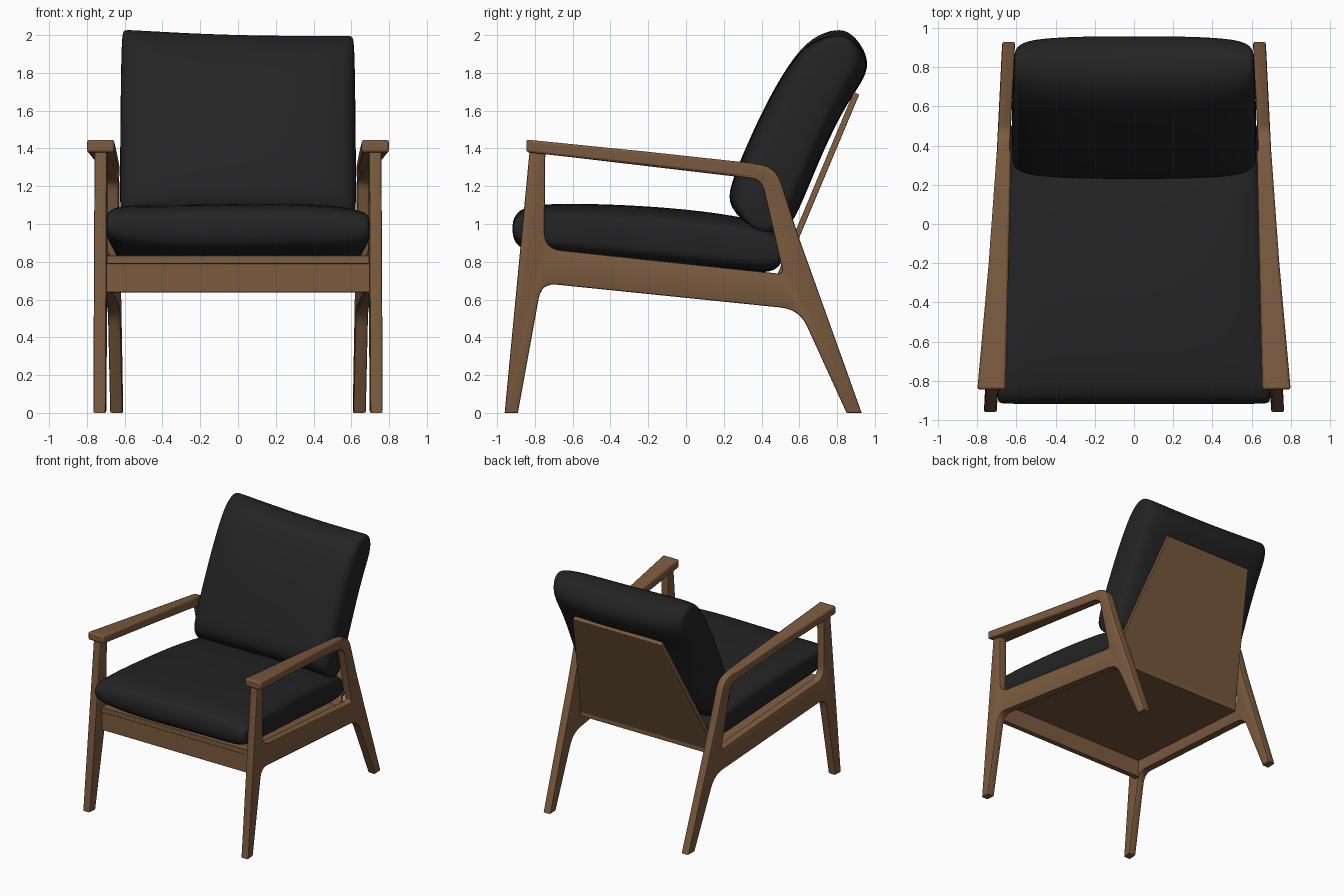
import bpy, bmesh, math
from mathutils import Vector

if "Cube" in bpy.data.objects:
    bpy.data.objects.remove(bpy.data.objects["Cube"], do_unlink=True)


def material(name, rgb, rough):
    m = bpy.data.materials.new(name)
    m.use_nodes = True
    m.diffuse_color = (*rgb, 1)
    bsdf = m.node_tree.nodes["Principled BSDF"]
    bsdf.inputs["Base Color"].default_value = (*rgb, 1)
    bsdf.inputs["Roughness"].default_value = rough
    return m


wood = material("walnut wood", (0.2, 0.105, 0.05), 0.6)
fabric = material("black fabric", (0.017, 0.017, 0.017), 0.9)


def add_mesh(name, bm, mat):
    bmesh.ops.recalc_face_normals(bm, faces=bm.faces)
    me = bpy.data.meshes.new(name)
    bm.to_mesh(me)
    bm.free()
    me.materials.append(mat)
    ob = bpy.data.objects.new(name, me)
    bpy.context.collection.objects.link(ob)
    return ob


def smooth(ob, degrees):
    bpy.ops.object.select_all(action="DESELECT")
    ob.select_set(True)
    bpy.context.view_layer.objects.active = ob
    bpy.ops.object.shade_smooth_by_angle(angle=math.radians(degrees))


def loft(name, rings, mat):
    """Skin a row of equal rings and cap both ends."""
    bm = bmesh.new()
    rows = [[bm.verts.new(p) for p in ring] for ring in rings]
    for a, b in zip(rows, rows[1:]):
        for i in range(len(a)):
            j = (i + 1) % len(a)
            bm.faces.new((a[i], a[j], b[j], b[i]))
    bm.faces.new(rows[0])
    bm.faces.new(rows[-1])
    return add_mesh(name, bm, mat)


def soft_edges(ob, width):
    mod = ob.modifiers.new("soft edges", "BEVEL")
    mod.width, mod.segments = width, 2
    smooth(ob, 35)


def fillet(corners):
    """Round each (y, z, radius) corner of a polygon."""
    out = []
    for i, (y, z, r) in enumerate(corners):
        p = Vector((y, z))
        if not r:
            out.append(p)
            continue
        a = p + (Vector(corners[i - 1][:2]) - p).normalized() * r
        b = p + (Vector(corners[(i + 1) % len(corners)][:2]) - p).normalized() * r
        for k in range(7):
            t = k / 6
            out.append(a * (1 - t) ** 2 + p * 2 * t * (1 - t) + b * t * t)
    return out


def frame_x(y):
    """Side frames draw closer together toward the back."""
    return 0.686 - 0.0495 * y


outer = fillet([(-0.96, 0, 0), (-0.89, 0, 0), (-0.765, 0.687, 0.08),
                (0.6, 0.548, 0.1), (0.85, 0, 0), (0.93, 0, 0),
                (0.59, 0.95, 0.04), (0.475, 1.31, 0.1), (-0.825, 1.42, 0)])
inner = fillet([(-0.745, 1.37, 0), (-0.75, 0.87, 0.09),
                (0.515, 0.735, 0.03), (0.4, 1.235, 0.06)])


def side_frame(name, side):
    curve = bpy.data.curves.new(name, "CURVE")
    curve.dimensions, curve.fill_mode = "2D", "BOTH"
    curve.extrude, curve.bevel_depth, curve.offset = 0.024, 0.009, -0.009
    curve.bevel_resolution = 1
    for loop in (outer, inner):
        sp = curve.splines.new("POLY")
        sp.points.add(len(loop) - 1)
        sp.use_cyclic_u = True
        for pt, p in zip(sp.points, loop):
            pt.co = (p.x, p.y, 0, 1)
    tmp = bpy.data.objects.new(name + "_outline", curve)
    bpy.context.collection.objects.link(tmp)
    bpy.context.view_layer.update()
    dg = bpy.context.evaluated_depsgraph_get()
    me = bpy.data.meshes.new_from_object(tmp.evaluated_get(dg))
    bpy.data.objects.remove(tmp, do_unlink=True)
    bm = bmesh.new()
    bm.from_mesh(me)
    bmesh.ops.remove_doubles(bm, verts=bm.verts, dist=0.0001)
    for v in bm.verts:
        y, z, t = v.co
        v.co = (side * (frame_x(y) + t), y, z)
    smooth(add_mesh(name, bm, wood), 35)


def armrest(name, side):
    # stations: y, inner x, outer x, bottom z, top z
    rows = [(-0.845, 0.655, 0.8, 1.38, 1.447), (-0.2, 0.64, 0.742, 1.309, 1.382),
            (0.38, 0.628, 0.7, 1.24, 1.319)]
    rings = [[(side * a, y, lo), (side * b, y, lo), (side * b, y, hi), (side * a, y, hi)]
             for y, a, b, lo, hi in rows]
    soft_edges(loft(name, rings, wood), 0.012)


for label, s in (("left", 1), ("right", -1)):
    side_frame(label + "_side_frame", s)
    armrest(label + "_armrest", s)


def slab(name, profile, half_widths):
    """Board across the chair from a (y, z) profile with a half width per point."""
    rings = [[(s * w, y, z) for (y, z), w in zip(profile, half_widths)] for s in (-1, 1)]
    soft_edges(loft(name, rings, wood), 0.004)


# Front rail, seat board and tapered back board
slab("front_rail", [(-0.81, 0.638), (-0.765, 0.638), (-0.765, 0.788), (-0.81, 0.788)], [0.7] * 4)
slab("seat_board", [(-0.82, 0.79), (0.5, 0.655), (0.5, 0.695), (-0.82, 0.834)],
     [0.7, 0.635, 0.635, 0.7])
slab("back_board", [(0.455, 0.665), (0.485, 0.655), (0.917, 1.685), (0.888, 1.7)],
     [0.635, 0.635, 0.41, 0.41])


def cushion(name, profile, normal, half_width, drift):
    """Pillow: the profile thins along its normal toward each side seam."""
    pts = [Vector(p) for p in profile]
    mid = sum(pts, Vector((0, 0))) / len(pts)
    n = Vector(normal).normalized()
    half = [(1.0, 0.97, 0.4), (0.975, 1, 0.68), (0.87, 1, 0.9), (0.5, 1, 0.99)]
    stations = [(-u, a, b) for u, a, b in half] + [(0, 1, 1)] + half[::-1]
    rings = []
    for u, along, thick in stations:
        ring = []
        for p in pts:
            d = p - mid
            across = n * d.dot(n)
            q = mid + (d - across) * along + across * thick
            ring.append((u * half_width(q.x), q.x, q.y + drift(u, q.y)))
        rings.append(ring)
    ob = loft(name, rings, fabric)
    mod = ob.modifiers.new("soft", "SUBSURF")
    mod.levels = mod.render_levels = 2
    smooth(ob, 80)


cushion("seat_cushion",
        [(-0.925, 0.96), (-0.91, 1.06), (-0.81, 1.11), (-0.4, 1.105), (0, 1.08),
         (0.35, 1.03), (0.51, 0.97), (0.53, 0.86), (0.49, 0.735), (0.3, 0.75),
         (-0.3, 0.81), (-0.8, 0.845), (-0.9, 0.88)],
        (0.1, 1), lambda y: 0.662 - 0.05 * y,
        lambda u, z: 0.008 * math.sin(5 * u))

cushion("back_cushion",
        [(0.22, 1.09), (0.23, 1.2), (0.32, 1.42), (0.44, 1.68), (0.58, 1.91),
         (0.69, 2.0), (0.81, 2.02), (0.92, 1.97), (0.975, 1.86), (0.935, 1.76),
         (0.83, 1.61), (0.7, 1.33), (0.58, 1.02), (0.5, 0.93), (0.36, 0.96)],
        (1, -0.45), lambda y: 0.635 - 0.02 * y,
        lambda u, z: max(0, z - 1.1) * (0.02 * u * u - 0.018 * u - 0.012))
